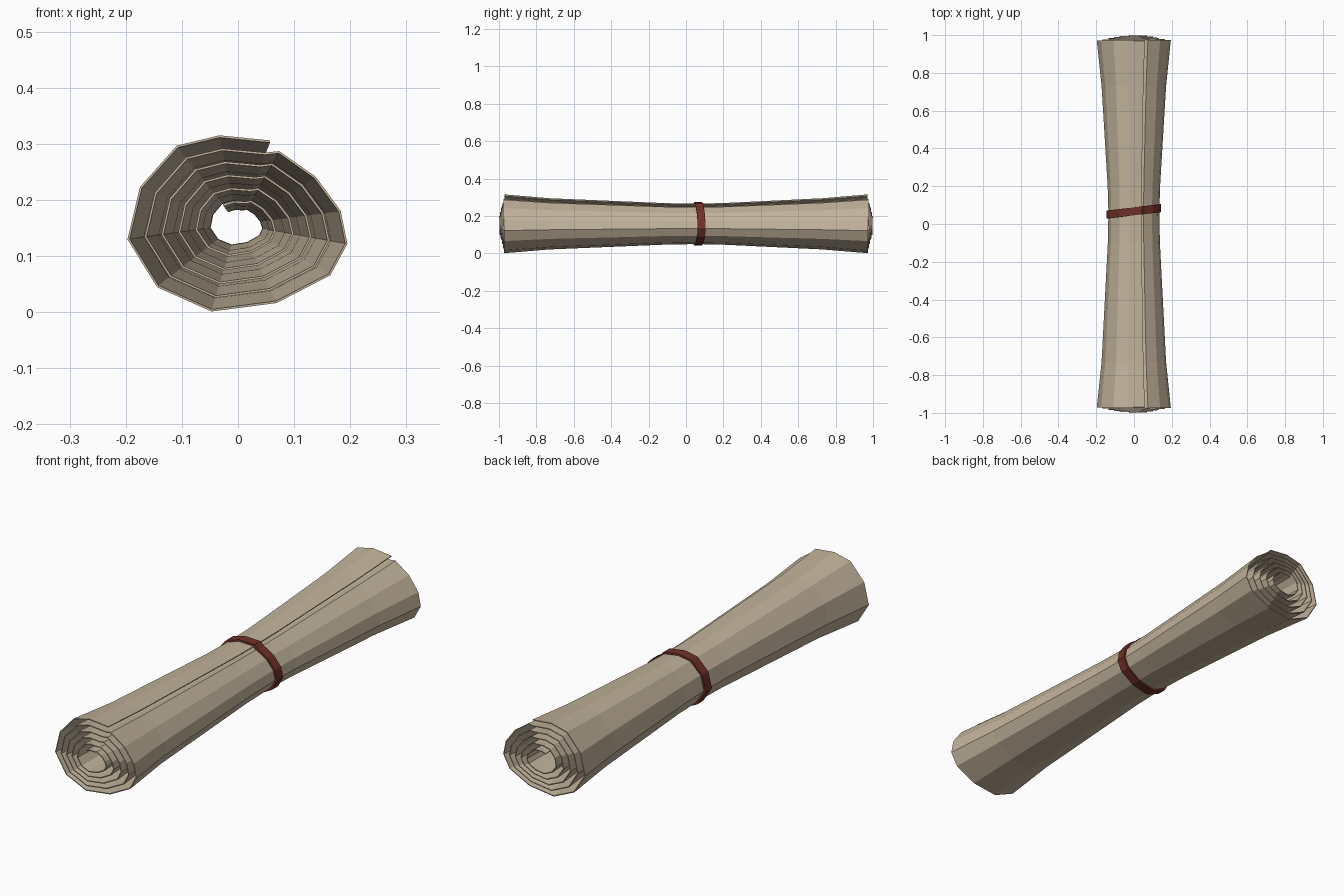
import bpy

if "Cube" in bpy.data.objects:
    bpy.data.objects.remove(bpy.data.objects["Cube"])

# Outer turn of the rolled sheet seen from the front (x, z), from the loose edge
OUTER = [(0.057, 0.304), (-0.033, 0.313), (-0.108, 0.295), (-0.173, 0.222),
         (-0.195, 0.130), (-0.143, 0.046), (-0.047, 0.003), (0.068, 0.018),
         (0.163, 0.067), (0.193, 0.122), (0.181, 0.180), (0.137, 0.240),
         (0.073, 0.285)]
PER_TURN = 13
CX, CZ = 0.0, 0.157
SHRINK = 0.148          # size lost per turn
STEPS = 68              # about five turns
WAIST = 0.685


def material(name, rgb):
    m = bpy.data.materials.new(name)
    m.diffuse_color = (*rgb, 1)
    m.use_nodes = True
    m.node_tree.nodes["Principled BSDF"].inputs["Base Color"].default_value = m.diffuse_color
    return m


def make_object(name, verts, faces, mat, thickness, offset):
    mesh = bpy.data.meshes.new(name)
    mesh.from_pydata(verts, [], faces)
    mesh.materials.append(mat)
    ob = bpy.data.objects.new(name, mesh)
    bpy.context.collection.objects.link(ob)
    mod = ob.modifiers.new("thickness", 'SOLIDIFY')
    mod.thickness = thickness
    mod.offset = offset
    return ob


paper = material("parchment", (0.54, 0.45, 0.33))
red = material("dark red ribbon", (0.16, 0.03, 0.022))

# Rolled sheet: spiral section swept along y, pinched at the waist
rows = [(-1, 1.0), (-0.73, 0.87), (-0.1, 0.70), (0.06, WAIST),
        (0.2, 0.705), (0.73, 0.87), (1, 1.0)]
verts, faces = [], []
for i in range(STEPS):
    k = i % PER_TURN
    size = (1 - SHRINK * i / PER_TURN) / (1 - SHRINK * k / PER_TURN)
    dx, dz = (OUTER[k][0] - CX) * size, (OUTER[k][1] - CZ) * size
    reach = 0.97 + 0.03 * i / (STEPS - 1)   # inner turns poke out further
    for y, s in rows:
        yy = y * reach if abs(y) == 1 else y
        verts.append((CX + dx * s, yy, CZ + dz * s))
n = len(rows)
for i in range(STEPS - 1):
    for j in range(n - 1):
        a = i * n + j
        faces.append((a, a + 1, a + n + 1, a + n))
make_object("rolled_sheet", verts, faces, paper, 0.004, 0)

# Ribbon: slightly tilted band hugging the waist
verts, faces = [], []
m = len(OUTER)
for x, z in OUTER:
    s = WAIST * 1.045
    px, pz = CX + (x - CX) * s, CZ + (z - CZ) * s
    mid = 0.067 + 0.12 * px
    verts += [(px, mid - 0.021, pz), (px, mid + 0.021, pz)]
for i in range(m):
    a, b = 2 * i, 2 * ((i + 1) % m)
    faces.append((a, a + 1, b + 1, b))
make_object("ribbon", verts, faces, red, 0.011, 0)
